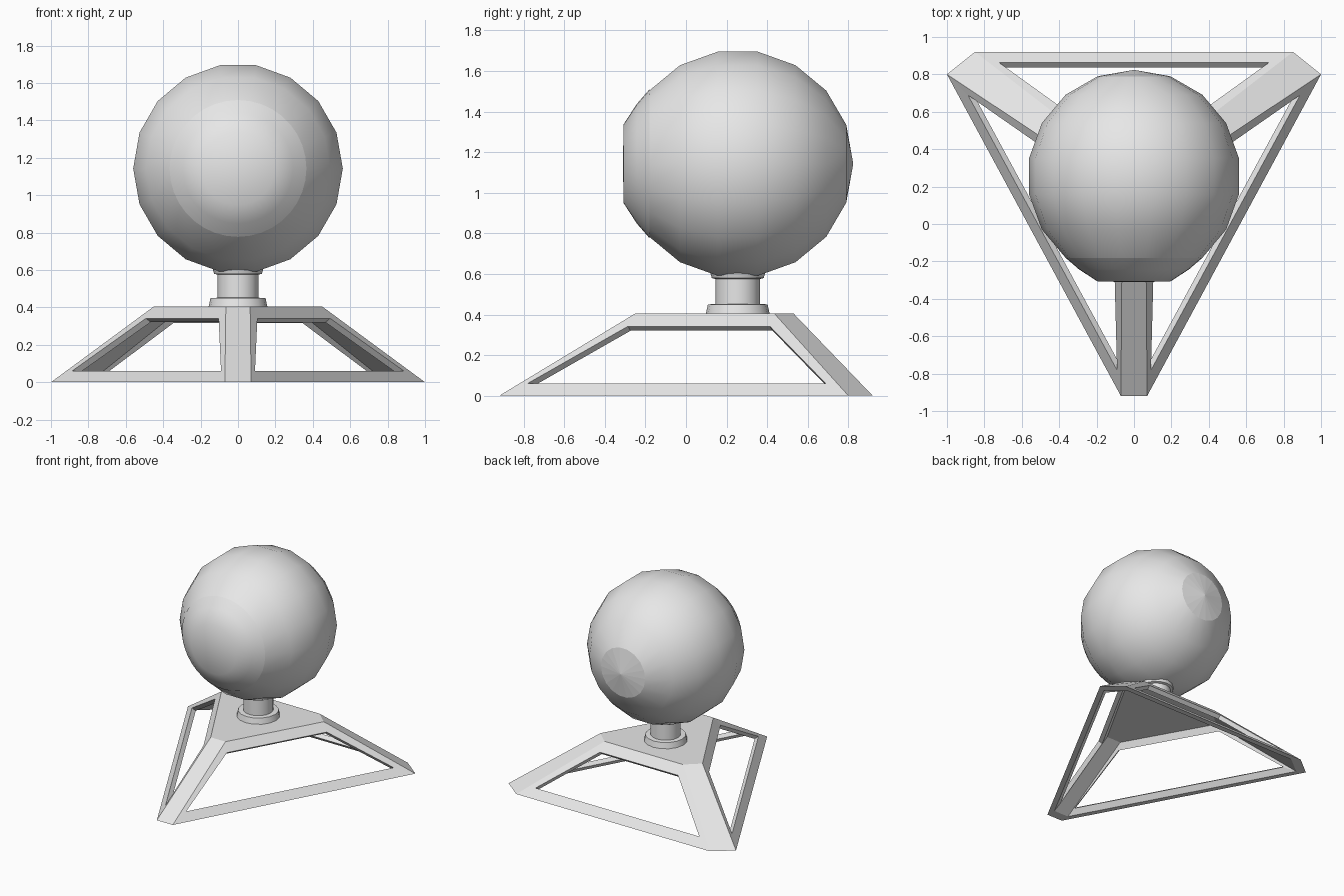
import bpy, bmesh, math
from mathutils import Vector

if "Cube" in bpy.data.objects:
    bpy.data.objects.remove(bpy.data.objects["Cube"], do_unlink=True)

CENTRE = Vector((0, 0.255, 0))

grey = bpy.data.materials.new("plain_grey")
grey.use_nodes = True
grey.diffuse_color = (0.8, 0.8, 0.8, 1)
grey.node_tree.nodes["Principled BSDF"].inputs["Base Color"].default_value = (0.8, 0.8, 0.8, 1)


def finish(name, bm, angle=None):
    bmesh.ops.remove_doubles(bm, verts=bm.verts, dist=0.0005)
    bmesh.ops.recalc_face_normals(bm, faces=bm.faces)
    mesh = bpy.data.meshes.new(name)
    bm.to_mesh(mesh)
    bm.free()
    obj = bpy.data.objects.new(name, mesh)
    bpy.context.collection.objects.link(obj)
    mesh.materials.append(grey)
    if angle:
        bpy.ops.object.select_all(action='DESELECT')
        obj.select_set(True)
        bpy.context.view_layer.objects.active = obj
        bpy.ops.object.shade_smooth_by_angle(angle=math.radians(angle))
    return obj


def lathe(name, profile, steps, along_y, angle, origin):
    """Spin (radius, height) points round the z or y axis through origin."""
    bm = bmesh.new()
    rings = []
    for r, h in profile:
        ring = []
        for i in range(steps):
            a = math.tau * i / steps
            u, v = r * math.cos(a), r * math.sin(a)
            p = Vector((u, h, v)) if along_y else Vector((u, v, h))
            ring.append(bm.verts.new(origin + p))
        rings.append(ring)
    for low, high in zip(rings, rings[1:]):
        for i in range(steps):
            j = (i + 1) % steps
            bm.faces.new((low[i], low[j], high[j], high[i]))
    bmesh.ops.remove_doubles(bm, verts=bm.verts, dist=0.0005)
    return finish(name, bm, angle)


# Tripod base: truncated pyramid shell with a window in each of its three sides
def hexagon(half, x_side, y_side, x_back, y_back, y_front, z):
    return [Vector(p) for p in (
        (half, y_front, z), (x_side, y_side, z), (x_back, y_back, z),
        (-x_back, y_back, z), (-x_side, y_side, z), (-half, y_front, z))]


def shrink(points, factor, z):
    return [Vector((p.x * factor, CENTRE.y + (p.y - CENTRE.y) * factor, z)) for p in points]


bottom = hexagon(0.07, 1.0, 0.80, 0.85, 0.92, -0.92, 0)
top = hexagon(0.065, 0.45, 0.435, 0.345, 0.53, -0.25, 0.405)
in_bottom = shrink(bottom, 0.935, 0)
in_top = shrink(top, 0.97, 0.368)


def window(i, j, insets):
    """Corners of the opening in the side between hexagon corners i and j."""
    corners = []
    for z, a, b in ((0.06, insets[0], insets[1]), (0.342, insets[2], insets[3])):
        start = bottom[i].lerp(top[i], z / 0.405)
        end = bottom[j].lerp(top[j], z / 0.405)
        along = (end - start).normalized()
        corners += [start + along * a, end - along * b]
    return [corners[0], corners[1], corners[3], corners[2]]


bm = bmesh.new()


def face(*points):
    bm.faces.new([bm.verts.new(p) for p in points])


face(*top)
face(*reversed(in_top))
for i in range(6):
    j = (i + 1) % 6
    face(bottom[i], bottom[j], in_bottom[j], in_bottom[i])
    outer = [bottom[i], bottom[j], top[j], top[i]]
    inner = [in_bottom[i], in_bottom[j], in_top[j], in_top[i]]
    if i % 2:
        # corner legs are solid strips
        face(*outer)
        face(*reversed(inner))
        continue
    front_first = (0.045, 0.065, 0.078, 0.09)
    insets = {0: front_first, 2: (0.055, 0.055, 0.08, 0.08),
              4: (0.065, 0.045, 0.09, 0.078)}[i]
    hole = window(i, j, insets)
    normal = (outer[1] - outer[0]).cross(outer[3] - outer[0]).normalized()
    hole_in = [p - normal * 0.035 for p in hole]
    for k in range(4):
        m = (k + 1) % 4
        face(outer[k], outer[m], hole[m], hole[k])
        face(hole[k], hole[m], hole_in[m], hole_in[k])
        face(inner[m], inner[k], hole_in[k], hole_in[m])
finish("tripod_base", bm)

# Neck with a foot flange and an upper collar
lathe("neck", [(0, 0.4), (0.158, 0.4), (0.147, 0.45), (0.11, 0.452), (0.11, 0.575),
               (0.128, 0.58), (0.135, 0.605), (0, 0.605)], 16, False, 40, CENTRE)

# Faceted ball, its poles on the y axis
R = 0.569
BALL = CENTRE + Vector((0, 0, 1.143))
arc = [math.radians(a) for a in range(-50, 71, 20)]
profile = [(0, -0.44)] + [(R * math.cos(a), R * math.sin(a)) for a in arc] + [(0, R)]
ball = lathe("ball", profile, 18, True, 30, BALL)

# Crisp rim round the cap at the rear of the ball
for f in ball.data.polygons:
    if f.center.y > BALL.y + R * 0.94:
        f.use_smooth = False

# Shallow domed lens filling the front opening of the ball
lathe("front_lens", [(R * math.cos(arc[0]), R * math.sin(arc[0])), (0.295, -0.497),
                     (0.195, -0.562), (0, -0.566)], 36, True, 35, BALL)
